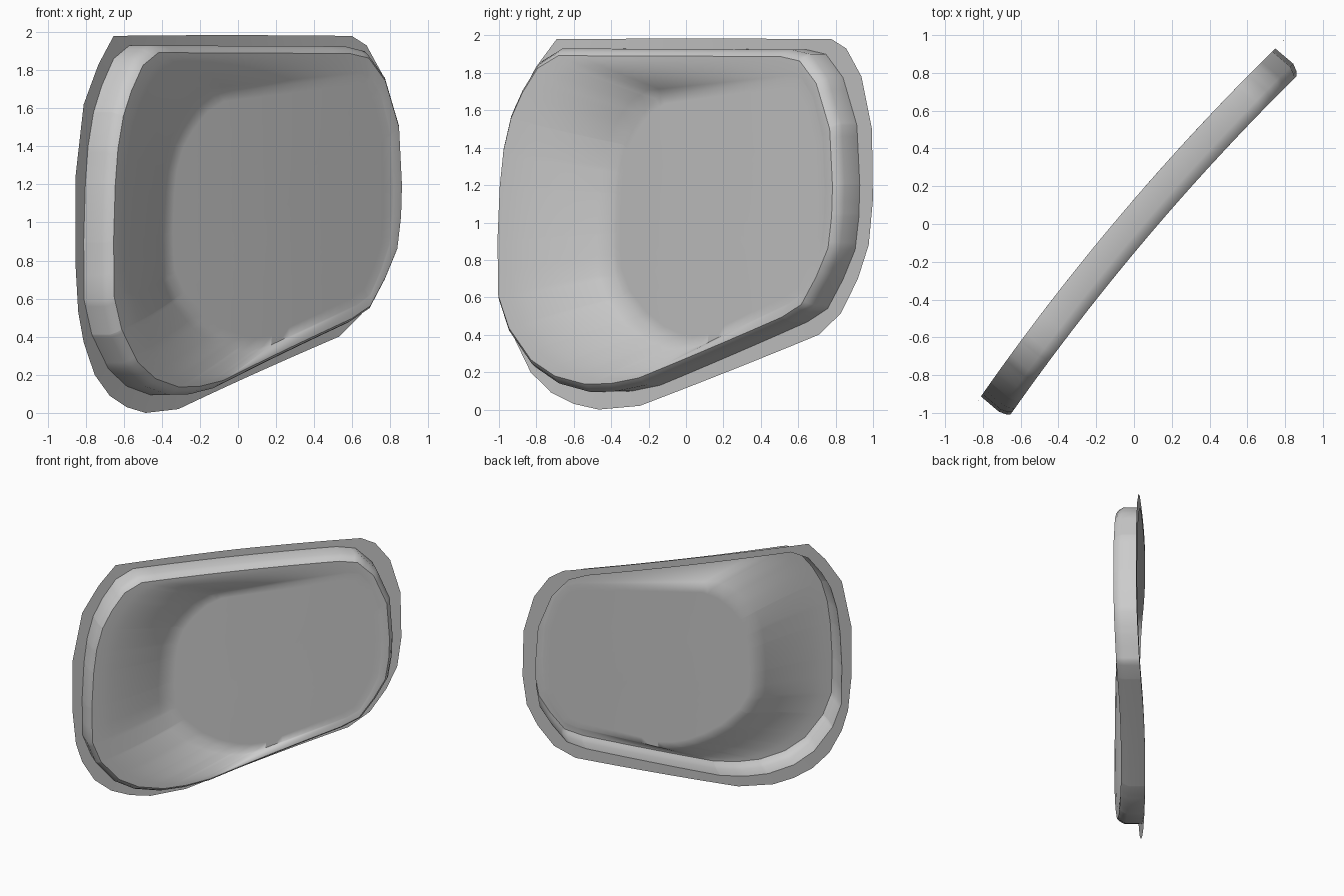
import bpy, bmesh, math
from mathutils import Vector

cube = bpy.data.objects.get("Cube")
if cube:
    bpy.data.objects.remove(cube, do_unlink=True)

# One plain grey for the whole panel
grey = bpy.data.materials.new("light grey")
grey.use_nodes = True
GREY = (0.6, 0.6, 0.6, 1.0)
grey.diffuse_color = GREY
grey.node_tree.nodes["Principled BSDF"].inputs["Base Color"].default_value = GREY

# Panel frame: s runs along the panel, z is up, n points out of its front
ALONG = Vector((0.647, 0.763, 0))
NORMAL = Vector((0.763, -0.647, 0))
CENTRE_Z = 1.05
RIM_HEIGHT = 0.184

# Outlines (s, z), counter-clockwise from the lower left
FLANGE = [(-0.67, 0.0), (-0.39, 0.02), (0.884, 0.40), (1.05, 0.515), (1.178, 0.70),
          (1.26, 0.88), (1.292, 1.12), (1.285, 1.50), (1.205, 1.78), (1.09, 1.93),
          (0.98, 1.98), (0.0, 1.985), (-0.95, 1.98), (-1.086, 1.83), (-1.22, 1.62),
          (-1.297, 1.23), (-1.297, 0.80), (-1.27, 0.53), (-1.22, 0.37), (-1.12, 0.20),
          (-0.985, 0.09), (-0.834, 0.03)]
BASE = [(-0.63, 0.095), (-0.45, 0.098), (-0.25, 0.13), (0.803, 0.47), (0.95, 0.54),
        (1.065, 0.695), (1.157, 0.855), (1.185, 1.03), (1.192, 1.20), (1.17, 1.52),
        (1.065, 1.775), (0.937, 1.90), (0.79, 1.925), (-0.81, 1.93), (-0.95, 1.86),
        (-1.055, 1.72), (-1.13, 1.58), (-1.18, 1.40), (-1.205, 1.20), (-1.22, 0.90),
        (-1.215, 0.59), (-1.145, 0.41), (-0.995, 0.23), (-0.834, 0.14)]


def bow(s):
    """The back of the panel bows gently along its length."""
    return -0.085 + 0.064 * (s / 1.29) ** 2


def floor_height(s):
    """The floor climbs from its deep end and eases into the rim."""
    d = s + 0.54
    return -0.04 + 0.15 * d - 0.0244 * d * d


def ray_hit(outline, a):
    """Point where the ray at angle a from the centre leaves an outline."""
    dx, dz = math.cos(a), math.sin(a)
    for (s1, z1), (s2, z2) in zip(outline, outline[1:] + outline[:1]):
        es, ez = s2 - s1, z2 - z1
        det = dx * ez - dz * es
        if abs(det) < 1e-9:
            continue
        r = (s1 * ez - (z1 - CENTRE_Z) * es) / det
        t = (s1 * dz - (z1 - CENTRE_Z) * dx) / det
        if r > 0 and -1e-6 <= t <= 1 + 1e-6:
            return s1 + t * es, z1 + t * ez


def build(name, rings, cap=False):
    """Skin a list of rings of (s, z, n) points, outermost first."""
    bm = bmesh.new()
    loops = [[bm.verts.new(ALONG * s + NORMAL * n + Vector((0, 0, z)))
              for s, z, n in ring] for ring in rings]
    for outer, inner in zip(loops, loops[1:]):
        for i in range(len(outer)):
            j = (i + 1) % len(outer)
            bm.faces.new((outer[i], outer[j], inner[j], inner[i]))
    if cap:
        bm.faces.new(loops[-1])
    mesh = bpy.data.meshes.new(name)
    bm.to_mesh(mesh)
    bm.free()
    mesh.materials.append(grey)
    obj = bpy.data.objects.new(name, mesh)
    bpy.context.collection.objects.link(obj)
    bpy.ops.object.select_all(action='DESELECT')
    obj.select_set(True)
    bpy.context.view_layer.objects.active = obj
    bpy.ops.object.shade_smooth_by_angle(angle=math.radians(60))


def lift(outline, height):
    return [(s, z, bow(s) + height) for s, z in outline]


# Shared angles keep every outline corner in every ring
corners = {round(math.atan2(z - CENTRE_Z, s), 4) for s, z in FLANGE + BASE}
angles = sorted(corners | {round(-math.pi + k * math.pi / 24, 4) for k in range(48)})
flange = [ray_hit(FLANGE, a) for a in angles]
base = [ray_hit(BASE, a) for a in angles]
rim = [(s * (0.968 if s > 0 else 0.976), CENTRE_Z + (z - CENTRE_Z) * 0.957)
       for s, z in base]

# Edge of the dished floor: set well in at the deep end, close to the rim at the other
floor = []
for s, z in rim:
    u = (s + 1.18) / 2.34
    h = (z - CENTRE_Z) / 0.9
    floor.append((-0.54 + 1.63 * u + 0.16 * (1 - u) * h ** 4,
                  CENTRE_Z + (z - CENTRE_Z) * (0.72 + 0.17 * u)))

# Dish: slopes from the rim steepen toward the floor
dish = [lift(rim, RIM_HEIGHT)]
STEPS = 8
for k in range(1, STEPS + 1):
    t = k / STEPS
    ring = []
    for (s, z), (fs, fz) in zip(rim, floor):
        top = bow(s) + RIM_HEIGHT
        ring.append((s + (fs - s) * t, z + (fz - z) * t,
                     top + (floor_height(fs) - top) * t ** 1.5))
    dish.append(ring)

# Floor: rings shrinking to the middle along the curved floor
MID_S = 0.28
for scale in (0.93, 0.75, 0.5, 0.25, 0.06):
    dish.append([(MID_S + (s - MID_S) * scale, CENTRE_Z + (z - CENTRE_Z) * scale,
                  floor_height(MID_S + (s - MID_S) * scale)) for s, z in floor])

# Thin mounting flange around the open back
build("flange", [lift(flange, 0), lift(base, 0)])

# Rounded side wall
mid = [((a + c) / 2, (b + d) / 2) for (a, b), (c, d) in zip(base, rim)]
build("side_wall", [lift(base, 0), lift(base, 0.125), lift(mid, 0.165),
                    lift(rim, RIM_HEIGHT)])

# Dished front face
build("dished_face", dish, cap=True)
